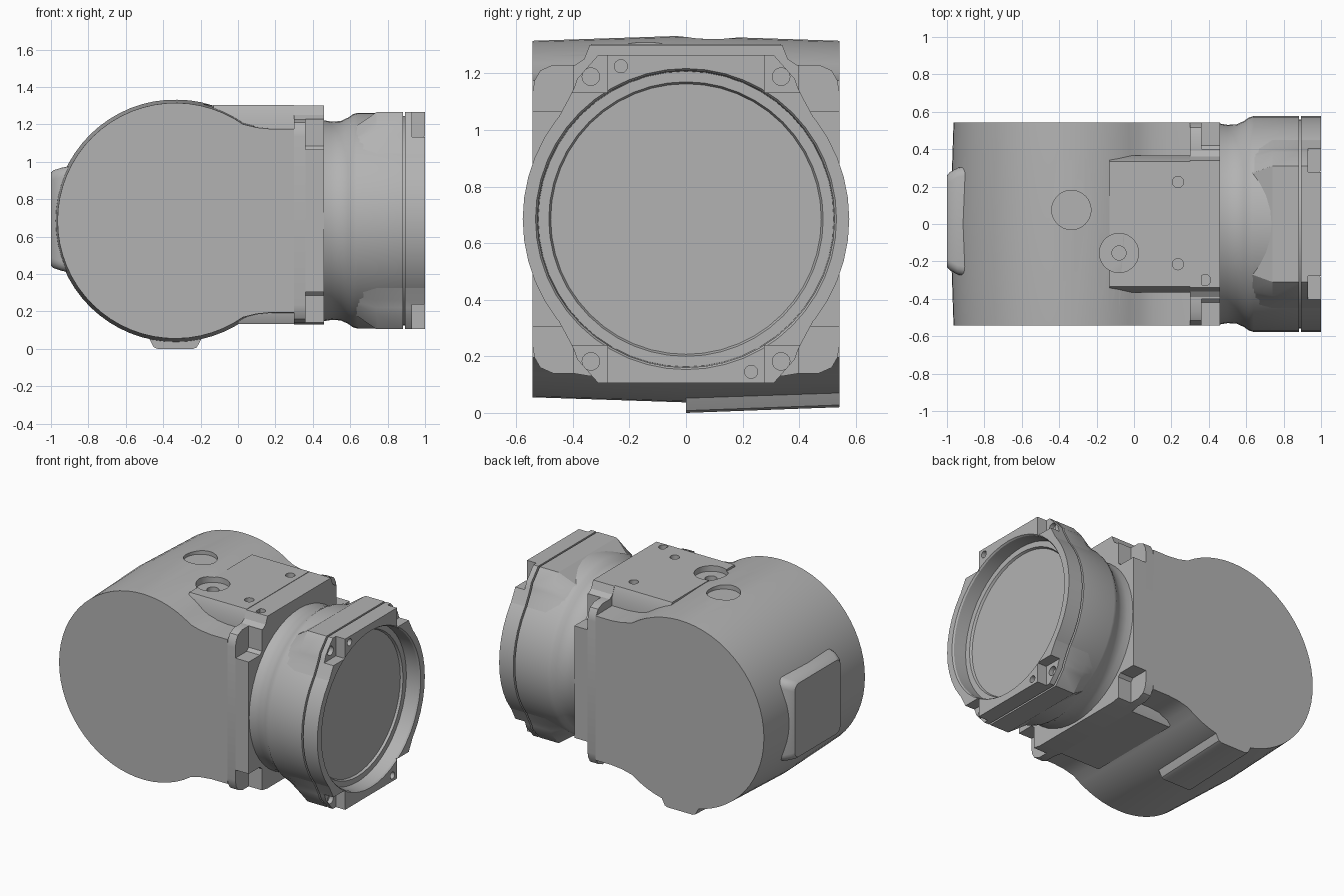
import bpy, bmesh, math
from mathutils import Vector, Matrix

if "Cube" in bpy.data.objects:
    bpy.data.objects.remove(bpy.data.objects["Cube"])

ZC = 0.685          # height of the lens axis
XC = -0.335         # centre of the drum
HALF = 0.542        # half depth of the drum

grey = bpy.data.materials.new("cast_grey")
grey.use_nodes = True
COLOUR = (0.45, 0.45, 0.45, 1)
grey.diffuse_color = COLOUR
grey.node_tree.nodes["Principled BSDF"].inputs["Base Color"].default_value = COLOUR


def finish(name, bm):
    bmesh.ops.recalc_face_normals(bm, faces=bm.faces)
    mesh = bpy.data.meshes.new(name)
    bm.to_mesh(mesh)
    bm.free()
    mesh.materials.append(grey)
    ob = bpy.data.objects.new(name, mesh)
    bpy.context.collection.objects.link(ob)
    return ob


def loft(name, sections):
    """Skin closed sections of equal length and cap both ends."""
    bm = bmesh.new()
    rings = [[bm.verts.new(p) for p in s] for s in sections]
    n = len(rings[0])
    for a, b in zip(rings, rings[1:]):
        for i in range(n):
            j = (i + 1) % n
            bm.faces.new((a[i], a[j], b[j], b[i]))
    bm.faces.new(rings[0])
    bm.faces.new(rings[-1])
    return finish(name, bm)


def along_x(name, outline, x0, x1):
    return loft(name, [[(x, y, ZC + z) for y, z in outline] for x in (x0, x1)])


def revolve(name, profile, steps):
    """Turn an (x, radius) profile around the lens axis."""
    bm = bmesh.new()
    vs = [bm.verts.new((x, 0, ZC + r)) for x, r in profile]
    edges = [bm.edges.new(p) for p in zip(vs, vs[1:])]
    bmesh.ops.spin(bm, geom=vs + edges, cent=(0, 0, ZC), axis=(1, 0, 0),
                   angle=math.tau, steps=steps)
    bmesh.ops.remove_doubles(bm, verts=bm.verts, dist=0.0005)
    return finish(name, bm)


def cylinder(r, p0, p1, sides=24):
    p0, p1 = Vector(p0), Vector(p1)
    turn = Vector((0, 0, 1)).rotation_difference(p1 - p0).to_matrix().to_4x4()
    bm = bmesh.new()
    bmesh.ops.create_cone(bm, cap_ends=True, segments=sides, radius1=r, radius2=r,
                          depth=(p1 - p0).length,
                          matrix=Matrix.Translation((p0 + p1) / 2) @ turn)
    return finish("cutter", bm)


def block(x0, x1, y0, y1, z0, z1):
    return loft("cutter", [[(x, y0, z0), (x, y1, z0), (x, y1, z1), (x, y0, z1)]
                           for x in (x0, x1)])


def cut(targets, cutters):
    for ob in targets:
        bpy.context.view_layer.objects.active = ob
        for c in cutters:
            mod = ob.modifiers.new("cut", "BOOLEAN")
            mod.operation, mod.solver, mod.object = "DIFFERENCE", "EXACT", c
            bpy.ops.object.modifier_apply(modifier=mod.name)
    for c in cutters:
        bpy.data.objects.remove(c)


def mirrored(half):
    """Complete a right-hand outline with its left-hand mirror image."""
    return half + [(-y, z) for y, z in reversed(half)]


# Drum housing: round back running into a flat-topped arm
def drum_section(y, r, arm):
    top = [(0.3, arm), (0.18, arm), (0.1, arm + 0.008)]
    arc = [(XC + r * math.cos(a), r * math.sin(a))
           for a in (math.radians(55 + 250 * i / 44) for i in range(45))]
    pts = top + arc + [(x, -z) for x, z in reversed(top)]
    return [(x, y, ZC + z) for x, z in pts]


drum = loft("drum_housing", [drum_section(-HALF, 0.63, 0.49),
                             drum_section(0, 0.648, 0.497),
                             drum_section(HALF, 0.63, 0.49)])

# Raised mounting pads above and below the arm
top_pad = along_x("top_pad", mirrored([(0.365, 0.45), (0.365, 0.55), (0.335, 0.618)]), -0.13, 0.3)
bottom_pad = along_x("bottom_pad", mirrored([(0.36, -0.45), (0.36, -0.5), (0.335, -0.553)]), 0, 0.3)

# Flange with rounded corners, then notched corners towards the lens
rim = [(0.34, 0.615), (0.36, 0.565), (0.39, 0.545)]
foot = [(0.4, -0.545), (0.34, -0.555)]
round_corner = [(0.47, 0.545), (0.515, 0.525), (0.535, 0.49), (HALF, 0.45)]
notch = [(0.4, 0.545), (0.4, 0.4), (0.42, 0.38), (HALF, 0.38)]
for name, corner, x0, x1 in (("flange", round_corner, 0.3, 0.36),
                             ("notched_flange", notch, 0.36, 0.46)):
    low = [(y, -z) for y, z in reversed(corner)]
    part = along_x(name, mirrored(rim + corner + low + foot), x0, x1)
    if name == "notched_flange":
        cut([part], [cylinder(0.03, (0.38, -0.3, 1.26), (0.38, -0.3, 1.4))])

# Round recesses and screw holes on the top
cut([drum, top_pad], [cylinder(0.105, (XC, 0.075, 1.30), (XC, 0.075, 1.5), 32),
                      cylinder(0.105, (-0.08, -0.155, 1.265), (-0.08, -0.155, 1.5), 32),
                      cylinder(0.038, (-0.08, -0.155, 1.22), (-0.08, -0.155, 1.5)),
                      cylinder(0.03, (0.235, 0.225, 1.24), (0.235, 0.225, 1.5)),
                      cylinder(0.03, (0.235, -0.215, 1.24), (0.235, -0.215, 1.5))])


# Raised panel on the round end, with sloping sides and rounded corners
def panel(x, hy, hz, r):
    pts = []
    for k, (sy, sz) in enumerate(((1, 1), (-1, 1), (-1, -1), (1, -1))):
        for i in range(5):
            a = math.pi / 2 * (k + i / 4)
            pts.append((x, 0.015 + sy * (hy - r) + r * math.cos(a),
                        0.693 + sz * (hz - r) + r * math.sin(a)))
    return pts


loft("end_panel", [panel(-0.87, 0.3, 0.29, 0.05), panel(-0.945, 0.285, 0.275, 0.05),
                   panel(-0.985, 0.262, 0.262, 0.05), panel(-1.0, 0.245, 0.25, 0.045)])

# Rib under the back half of the drum
rib = [(-0.49, 0.09), (-0.47, 0.045), (-0.45, 0.008), (-0.43, 0),
       (-0.24, 0), (-0.22, 0.008), (-0.2, 0.045), (-0.18, 0.09)]
loft("bottom_rib", [[(x, y, z + lift) for x, z in rib] for y, lift in ((0, 0), (HALF, 0.02))])

# Lens barrel with a waist, a thin groove and an open stepped mouth
barrel = revolve("lens_barrel", [
    (0.44, 0), (0.44, 0.5), (0.46, 0.537), (0.5, 0.53), (0.55, 0.533), (0.59, 0.552),
    (0.615, 0.57), (0.64, 0.577), (0.882, 0.577), (0.882, 0.56), (0.894, 0.56),
    (0.894, 0.577), (1.0, 0.577), (1.0, 0.532), (0.99, 0.525), (0.9, 0.522),
    (0.9, 0.485), (0.885, 0.478), (0.885, 0)], 48)

# Flat-topped lugs above and below the barrel
lug = [(0.31, 0.58), (0.385, 0.495), (0.395, 0.465), (0.415, 0.425), (0.45, 0.36)]
inner = [(0.55 * math.sin(a), 0.55 * math.cos(a)) for a in (0.88, 0.6, 0.3, 0.1)]
outline = mirrored(lug + inner)
sunk = [tuple(Vector(p).normalized() * (0.565 if p in mirrored(lug) else 0.545)) for p in outline]
front_parts = [barrel]
for side, s in (("top", 1), ("bottom", -1)):
    def at(x, pts):
        return [(x, y, ZC + s * z) for y, z in pts]
    loft(side + "_rear_lug", [at(0.62, sunk), at(0.74, outline), at(0.882, outline)])
    front_parts.append(loft(side + "_front_lug", [at(0.894, outline), at(1.0, outline)]))

# Corner pockets and screw holes in the front ring
cutters = []
for sy in (-1, 1):
    for sz in (-1, 1):
        ys = sorted((sy * 0.278, sy * 0.7))
        zs = sorted((ZC + sz * 0.447, ZC + sz * 0.7))
        cutters.append(block(0.93, 1.1, *ys, *zs))
        y, z = sy * 0.336, ZC + sz * 0.503
        cutters.append(cylinder(0.031, (0.9, y, z), (1.1, y, z)))
    y, z = sy * 0.23, ZC - sy * 0.54
    cutters.append(cylinder(0.023, (0.96, y, z), (1.1, y, z)))
cut(front_parts, cutters)

# Soft shading with crisp edges
for ob in bpy.context.view_layer.objects:
    if ob.type == "MESH":
        bpy.ops.object.select_all(action="DESELECT")
        ob.select_set(True)
        bpy.context.view_layer.objects.active = ob
        bpy.ops.object.shade_smooth_by_angle(angle=math.radians(30))
